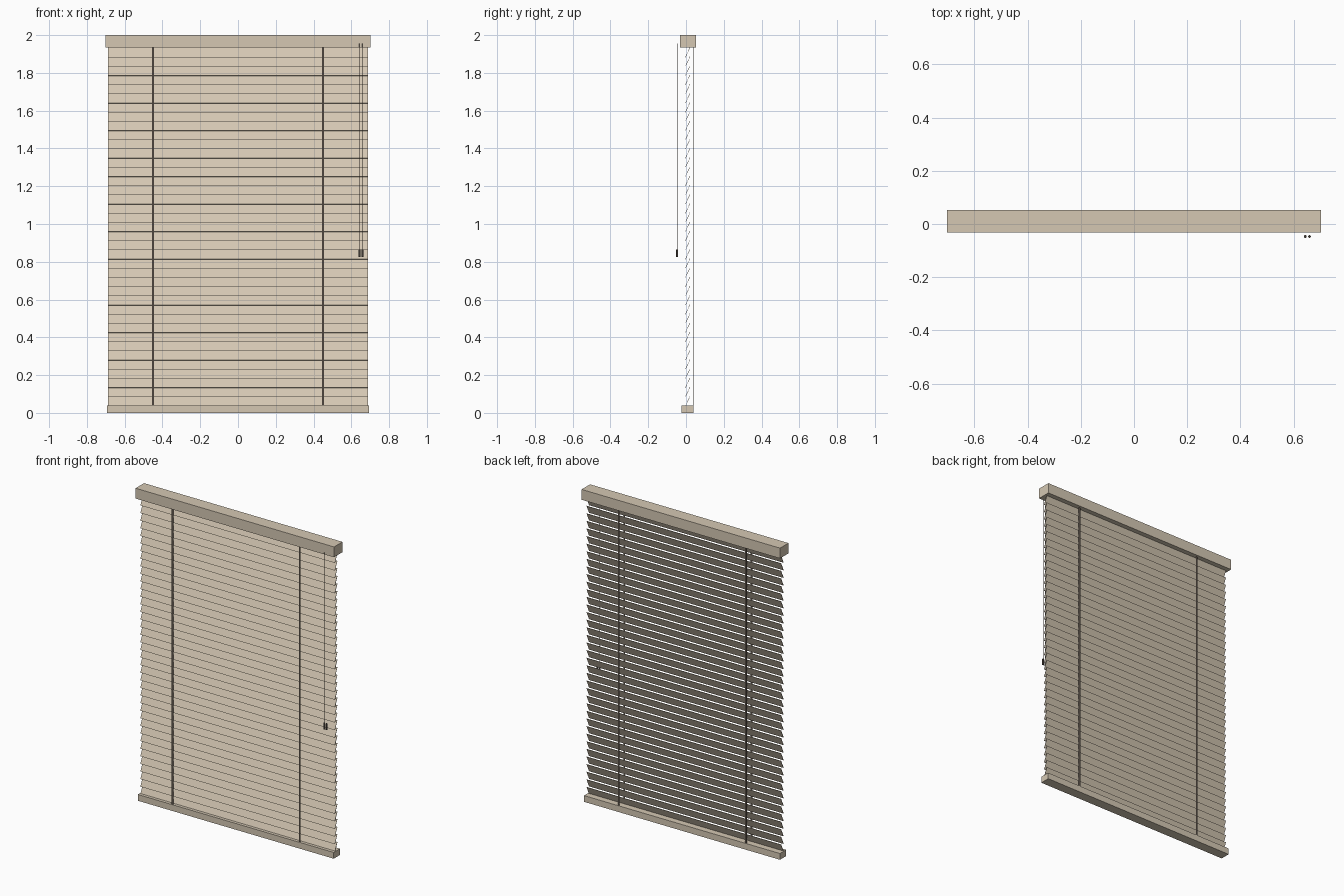
import bpy
from math import radians

if "Cube" in bpy.data.objects:
    bpy.data.objects.remove(bpy.data.objects["Cube"], do_unlink=True)


def make_material(name, rgb):
    mat = bpy.data.materials.new(name)
    mat.use_nodes = True
    mat.diffuse_color = (*rgb, 1)
    bsdf = next(n for n in mat.node_tree.nodes if n.type == "BSDF_PRINCIPLED")
    bsdf.inputs["Base Color"].default_value = (*rgb, 1)
    return mat


beige = make_material("warm beige", (0.66, 0.575, 0.45))
brown = make_material("taupe brown", (0.19, 0.15, 0.12))
charcoal = make_material("dark brown", (0.09, 0.072, 0.06))


def box(name, centre, size, mat, tilt=0):
    bpy.ops.mesh.primitive_cube_add(size=1, location=centre)
    obj = bpy.context.object
    obj.name = name
    obj.scale = size
    bpy.ops.object.transform_apply(location=False, rotation=False, scale=True)
    obj.rotation_euler.x = tilt
    obj.data.materials.append(mat)
    return obj


def rod(name, x, y, low, high, radius, mat):
    bpy.ops.mesh.primitive_cylinder_add(vertices=10, radius=radius,
                                        depth=high - low,
                                        location=(x, y, (low + high) / 2))
    obj = bpy.context.object
    obj.name = name
    obj.data.materials.append(mat)
    bpy.ops.object.shade_smooth_by_angle(angle=radians(40))


# Rails
MID_Y = 0.01
box("head_rail", (0, MID_Y, 1.967), (1.404, 0.085, 0.066), beige)
box("bottom_rail", (0, MID_Y - 0.001, 0.02), (1.386, 0.063, 0.04), beige)

# Tilted, slightly overlapping slats, front edge low, at an even pitch
slat = box("slats", (0, MID_Y - 0.001, 0.062), (1.376, 0.0585, 0.002),
           beige, radians(65))
bpy.ops.object.transform_apply(location=False, rotation=True, scale=False)
stack = slat.modifiers.new("stack", "ARRAY")
stack.count = 39
stack.use_relative_offset = False
stack.use_constant_offset = True
stack.constant_offset_displace = (0, 0, 0.0486)

# Ladder tapes in front of and behind the slats
for side, x in (("left", 0.45), ("right", -0.45)):
    for place, y in (("front", -0.0185), ("back", 0.0375)):
        box(f"{place}_ladder_tape_{side}", (x, y, 0.988),
            (0.011, 0.002, 1.9), brown)

# Pull cords with tassels
for label, x in (("inner", 0.643), ("outer", 0.659)):
    rod(f"{label}_pull_cord", x, -0.047, 0.86, 1.955, 0.0014, brown)
    rod(f"{label}_tassel", x, -0.047, 0.825, 0.865, 0.0055, charcoal)
